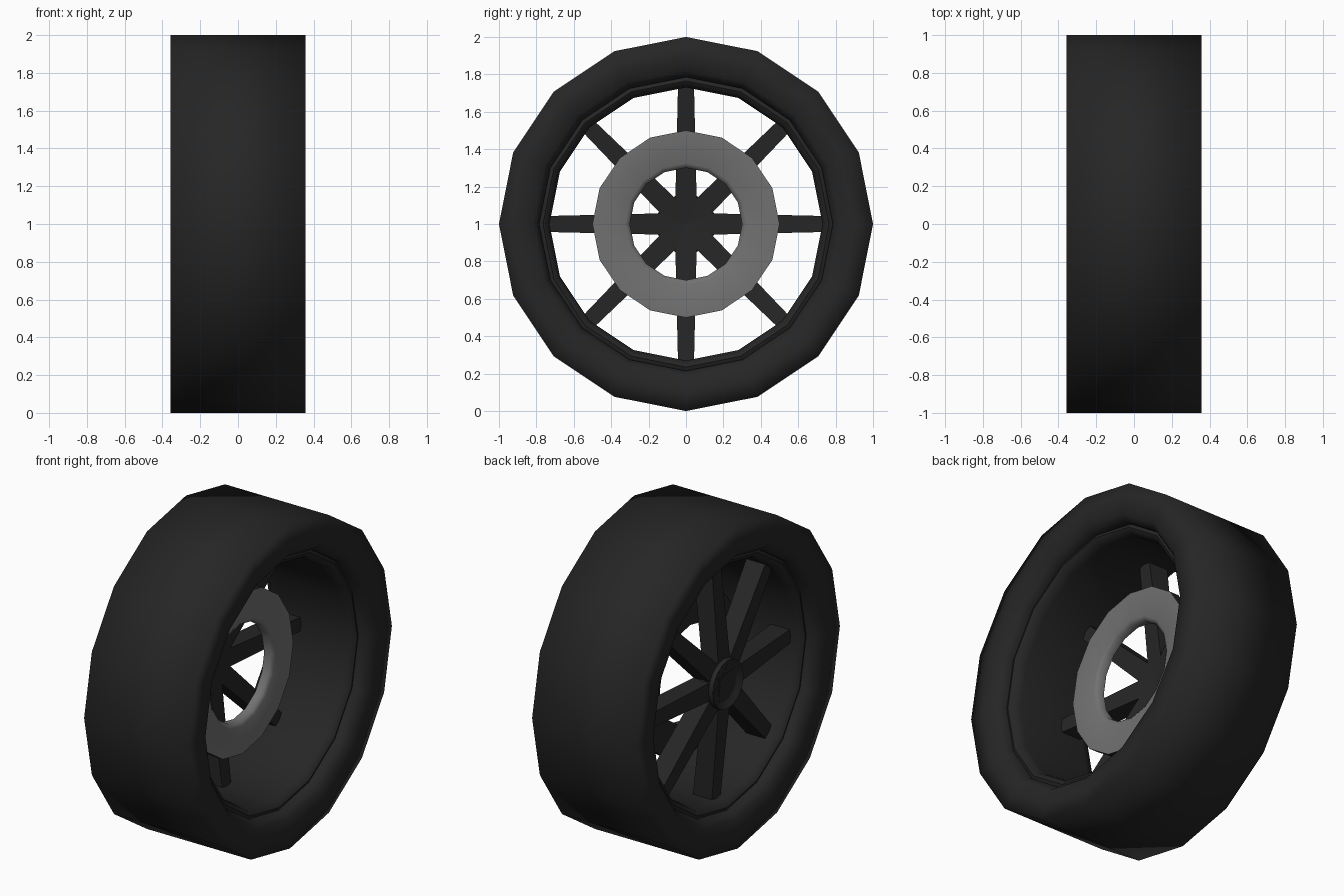
import bpy, bmesh, math
from mathutils import Matrix, Vector

cube = bpy.data.objects.get("Cube")
if cube:
    bpy.data.objects.remove(cube, do_unlink=True)

SIDES = 16
AXLE_Z = 1.0


def material(name, value):
    m = bpy.data.materials.new(name)
    m.use_nodes = True
    colour = (value, value, value, 1)
    m.diffuse_color = colour
    bsdf = m.node_tree.nodes["Principled BSDF"]
    bsdf.inputs["Base Color"].default_value = colour
    bsdf.inputs["Roughness"].default_value = 0.8
    return m


dark = material("dark_rubber", 0.019)
grey = material("disc_grey", 0.165)


def finish(name, bm, mats, smooth_angle=None):
    bmesh.ops.recalc_face_normals(bm, faces=bm.faces)
    mesh = bpy.data.meshes.new(name)
    bm.to_mesh(mesh)
    bm.free()
    for m in mats:
        mesh.materials.append(m)
    ob = bpy.data.objects.new(name, mesh)
    ob.location.z = AXLE_Z
    bpy.context.collection.objects.link(ob)
    if smooth_angle is not None:
        bpy.ops.object.select_all(action='DESELECT')
        ob.select_set(True)
        bpy.context.view_layer.objects.active = ob
        bpy.ops.object.shade_smooth_by_angle(angle=math.radians(smooth_angle))
    return ob


def lathe(profile):
    """Spin a closed (x, radius) profile round the axle."""
    bm = bmesh.new()
    rings = []
    for i in range(SIDES):
        a = math.tau * i / SIDES
        rings.append([bm.verts.new((x, r * math.cos(a), r * math.sin(a)))
                      for x, r in profile])
    n = len(profile)
    for i in range(SIDES):
        p, q = rings[i], rings[(i + 1) % SIDES]
        for j in range(n):
            k = (j + 1) % n
            bm.faces.new((p[j], p[k], q[k], q[j]))
    return bm


def mirrored(half):
    return half + [(-x, r) for x, r in reversed(half)]


# Tyre: square shoulders with softly shaded sidewalls
tyre = lathe(mirrored([(0.357, 1.0), (0.357, 0.90), (0.35, 0.82), (0.30, 0.785), (0.26, 0.785)]))
finish("tyre", tyre, [dark], 100)

# Rim barrel with a small lip at each side
rim = lathe(mirrored([(0.27, 0.80), (0.285, 0.765), (0.27, 0.74), (0.22, 0.73)]))
finish("rim", rim, [dark], 50)

# Brake disc: grey outer face and bore, dark behind
disc = lathe([(0.03, 0.5), (0.03, 0.325), (0.015, 0.3), (-0.03, 0.3), (-0.03, 0.5)])
bmesh.ops.recalc_face_normals(disc, faces=disc.faces)
for f in disc.faces:
    c = f.calc_center_median()
    bore = Vector((0, c.y, c.z)).length < 0.35
    f.material_index = 0 if f.normal.x > 0.5 or (bore and f.normal.x > -0.5) else 1
finish("brake_disc", disc, [grey, dark], 60)

# Hub with a recessed centre, on the outer side of the spokes
hub = bmesh.new()
bmesh.ops.create_cone(hub, cap_ends=True, segments=SIDES, radius1=0.16, radius2=0.15,
                      depth=0.09, matrix=Matrix.Translation((-0.245, 0, 0))
                      @ Matrix.Rotation(-math.pi / 2, 4, 'Y'))
cap = [f for f in hub.faces if f.normal.x < -0.9]
bmesh.ops.inset_region(hub, faces=cap, thickness=0.06)
bmesh.ops.translate(hub, verts=list(cap[0].verts), vec=(0.04, 0, 0))
finish("hub", hub, [dark], 35)

# Eight tapered spokes, leaning inward from hub to rim
spokes = bmesh.new()
for i in range(8):
    verts = bmesh.ops.create_cube(spokes, size=1)["verts"]
    turn = Matrix.Rotation(math.tau * i / 8, 3, 'X')
    for v in verts:
        outer = v.co.z > 0
        width, depth, mid = (0.085, 0.13, -0.14) if outer else (0.12, 0.11, -0.22)
        v.co = turn @ Vector((mid + v.co.x * depth, v.co.y * width, 0.75 if outer else 0))
finish("spokes", spokes, [dark])
